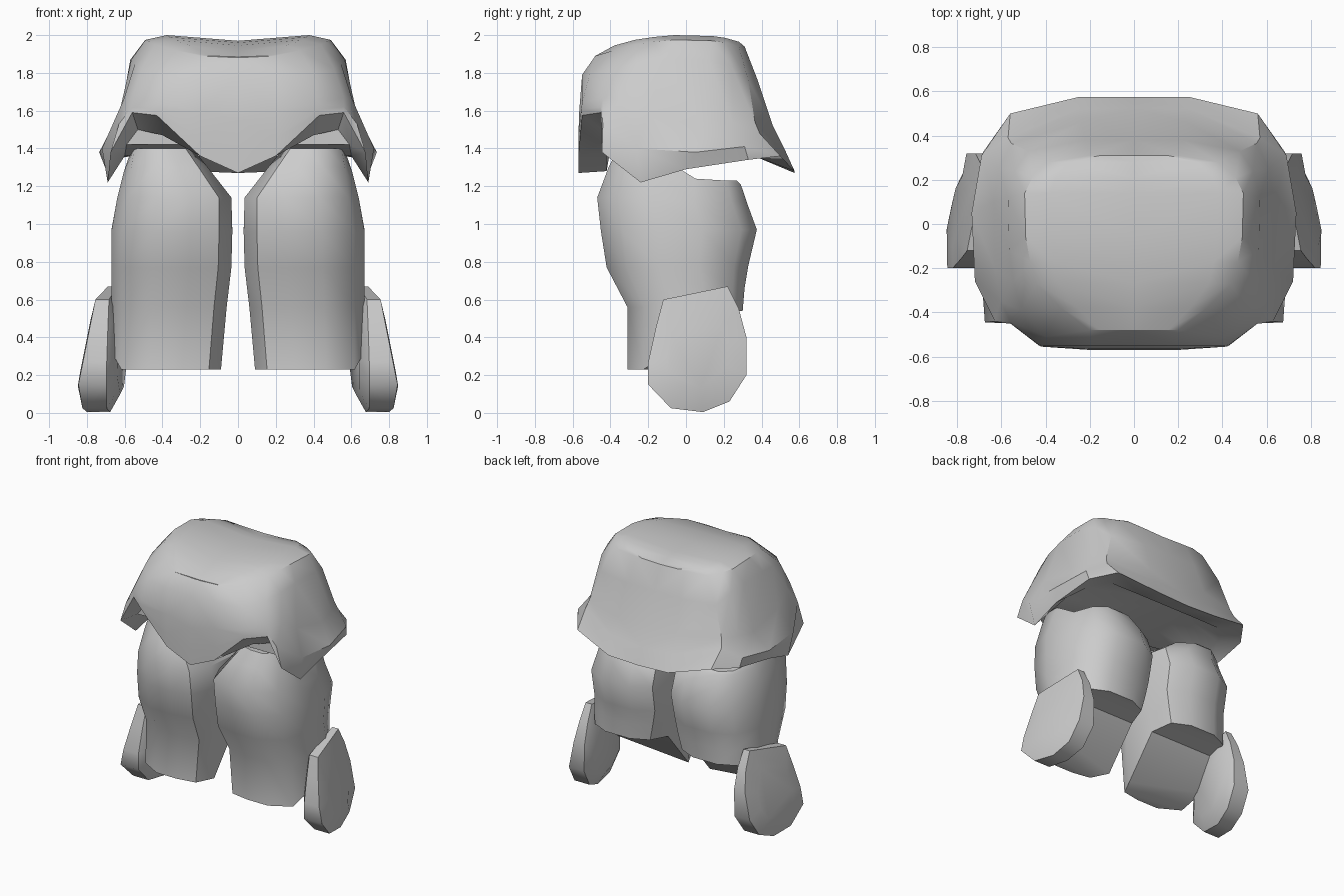
import bpy, bmesh, math

if "Cube" in bpy.data.objects:
    bpy.data.objects.remove(bpy.data.objects["Cube"])

grey = bpy.data.materials.new("plain_grey")
grey.diffuse_color = (0.6, 0.6, 0.6, 1)
grey.use_nodes = True
grey.node_tree.nodes["Principled BSDF"].inputs["Base Color"].default_value = grey.diffuse_color


def finish(name, bm, angle=35):
    """Turn a bmesh into a smooth-shaded object mirrored across x."""
    bmesh.ops.remove_doubles(bm, verts=bm.verts, dist=0.0005)
    bmesh.ops.recalc_face_normals(bm, faces=bm.faces)
    me = bpy.data.meshes.new(name)
    bm.to_mesh(me)
    bm.free()
    me.materials.append(grey)
    ob = bpy.data.objects.new(name, me)
    bpy.context.collection.objects.link(ob)
    bpy.ops.object.select_all(action='DESELECT')
    ob.select_set(True)
    bpy.context.view_layer.objects.active = ob
    mod = ob.modifiers.new("mirror", 'MIRROR')
    mod.use_clip = True
    mod.merge_threshold = 0.001
    bpy.ops.object.modifier_apply(modifier=mod.name)
    bpy.ops.object.shade_smooth_by_angle(angle=math.radians(angle))
    return ob


def loft(bm, rings, closed):
    """Bridge successive rings of equal length with quads."""
    rows = [[bm.verts.new(p) for p in r] for r in rings]
    n = len(rows[0])
    for a, b in zip(rows, rows[1:]):
        for i in range(n if closed else n - 1):
            j = (i + 1) % n
            bm.faces.new((a[i], a[j], b[j], b[i]))
    return rows


# Tunic: half rings from front centre round the side to back centre
top = [(0, -.48, 1.88), (.2, -.48, 1.89), (.33, -.38, 1.92), (.44, -.27, 1.95), (.47, -.17, 1.965),
       (.49, -.06, 1.975), (.495, .14, 1.97), (.46, .21, 1.96), (.38, .28, 1.94), (.2, .31, 1.94), (0, .31, 1.935)]
shoulder = [(0, -.55, 1.78), (.2, -.55, 1.79), (.4, -.51, 1.79), (.51, -.39, 1.82), (.545, -.26, 1.85),
            (.565, -.12, 1.87), (.57, .12, 1.87), (.54, .24, 1.84), (.48, .33, 1.76), (.22, .38, 1.76), (0, .38, 1.76)]
waist = [(0, -.565, 1.55), (.2, -.565, 1.6), (.42, -.55, 1.64), (.56, -.44, 1.67), (.605, -.35, 1.66),
         (.63, -.2, 1.58), (.635, .1, 1.51), (.61, .25, 1.53), (.555, .365, 1.54), (.24, .46, 1.52), (0, .46, 1.52)]
flare = [(0, -.57, 1.4), (.2, -.57, 1.46), (.42, -.555, 1.605), (.56, -.45, 1.62), (.63, -.44, 1.53),
         (.72, -.26, 1.40), (.735, .05, 1.38), (.69, .31, 1.41), (.57, .39, 1.48), (.25, .52, 1.40), (0, .525, 1.39)]
hem = [(0, -.57, 1.27), (.2, -.57, 1.36), (.43, -.55, 1.575), (.56, -.45, 1.59), (.675, -.445, 1.38),
       (.69, -.24, 1.22), (.70, .0, 1.29), (.68, .33, 1.34), (.56, .5, 1.36), (.25, .575, 1.28), (0, .575, 1.27)]
under = [(0, -.42, 1.28), (.2, -.42, 1.37), (.4, -.40, 1.47), (.53, -.36, 1.50), (.59, -.36, 1.42),
         (.60, -.2, 1.36), (.61, .0, 1.36), (.58, .2, 1.37), (.5, .33, 1.38), (.24, .36, 1.36), (0, .36, 1.36)]
crown = [(x * .77, y, z + .025 * (x > .3)) for x, y, z in top]
spine = [(0, y, z - .005) for x, y, z in top]
keel = [(0, y, 1.42) for x, y, z in under]
keel[0], keel[-1] = (0, -.40, 1.40), (0, .34, 1.40)
bm = bmesh.new()
loft(bm, [spine, crown, top, shoulder, waist, flare, hem, under, keel], False)
finish("tunic", bm)

# Legs: rounded cross-sections, stepped top and sloped cuff
section = [(-.3, -1), (.3, -1), (.82, -.72), (1, -.25), (1, .3), (.75, .8),
           (.3, 1), (-.4, 1), (-.85, .8), (-1, .3), (-1, -.5), (-.78, -.92)]
# inner x, outer x, front y, back y, front z, back z
levels = [(.24, .58, -.36, .27, 1.40, 1.23), (.16, .605, -.41, .29, 1.30, 1.21),
          (.035, .64, -.47, .32, 1.14, 1.12), (.03, .67, -.45, .375, .96, .97),
          (.035, .67, -.42, .33, .77, .78), (.06, .67, -.31, .31, .56, .66),
          (.09, .67, -.31, .30, .23, .54)]
rings = []
for x0, x1, y0, y1, zf, zb in levels:
    ring = []
    for u, v in section:
        t = min(1, max(0, (v + .5) / .85))
        ring.append(((x0 + x1) / 2 + u * (x1 - x0) / 2,
                     (y0 + y1) / 2 + v * (y1 - y0) / 2, zf + (zb - zf) * t))
    rings.append(ring)
bm = bmesh.new()
rows = loft(bm, rings, True)
for row in (rows[0], rows[-1]):
    for i, j in ((0, 1), (11, 2), (10, 3), (9, 4), (8, 5)):   # strips across each end
        k = i - 1 if i else 11
        if i == 0:
            bm.faces.new((row[0], row[1], row[2], row[11]))
        else:
            bm.faces.new((row[i], row[j], row[j + 1], row[k]))
finish("legs", bm, 42)

# Hanging side pads: rounded outline in depth and height, tilted outwards
outline = [(-.12, .60), (.22, .67), (.28, .55), (.32, .40), (.32, .20), (.23, .06), (.09, .004),
           (-.08, .025), (-.20, .15), (-.20, .27), (-.16, .45)]


def pad_ring(scale, x_at):
    pts = []
    for y, z in outline:
        y, z = .06 + (y - .06) * scale, .32 + (z - .32) * scale
        pts.append((x_at(y, z), y, z))
    return pts


def outer(y, z):
    return .845 - .2 * max(0, z - .15) - .17 * max(0, .15 - z) - .24 * max(0, y)


def inner(y, z):
    return .695 - .04 * max(0, z - .3) - .2 * max(0, y)


bm = bmesh.new()
rows = loft(bm, [pad_ring(.6, lambda y, z: outer(y, z) + .004), pad_ring(1, outer),
                 pad_ring(1, inner), pad_ring(.7, lambda y, z: inner(y, z) - .055)], True)
bm.faces.new(rows[0])
bm.faces.new(rows[-1])
finish("side_pads", bm, 50)
